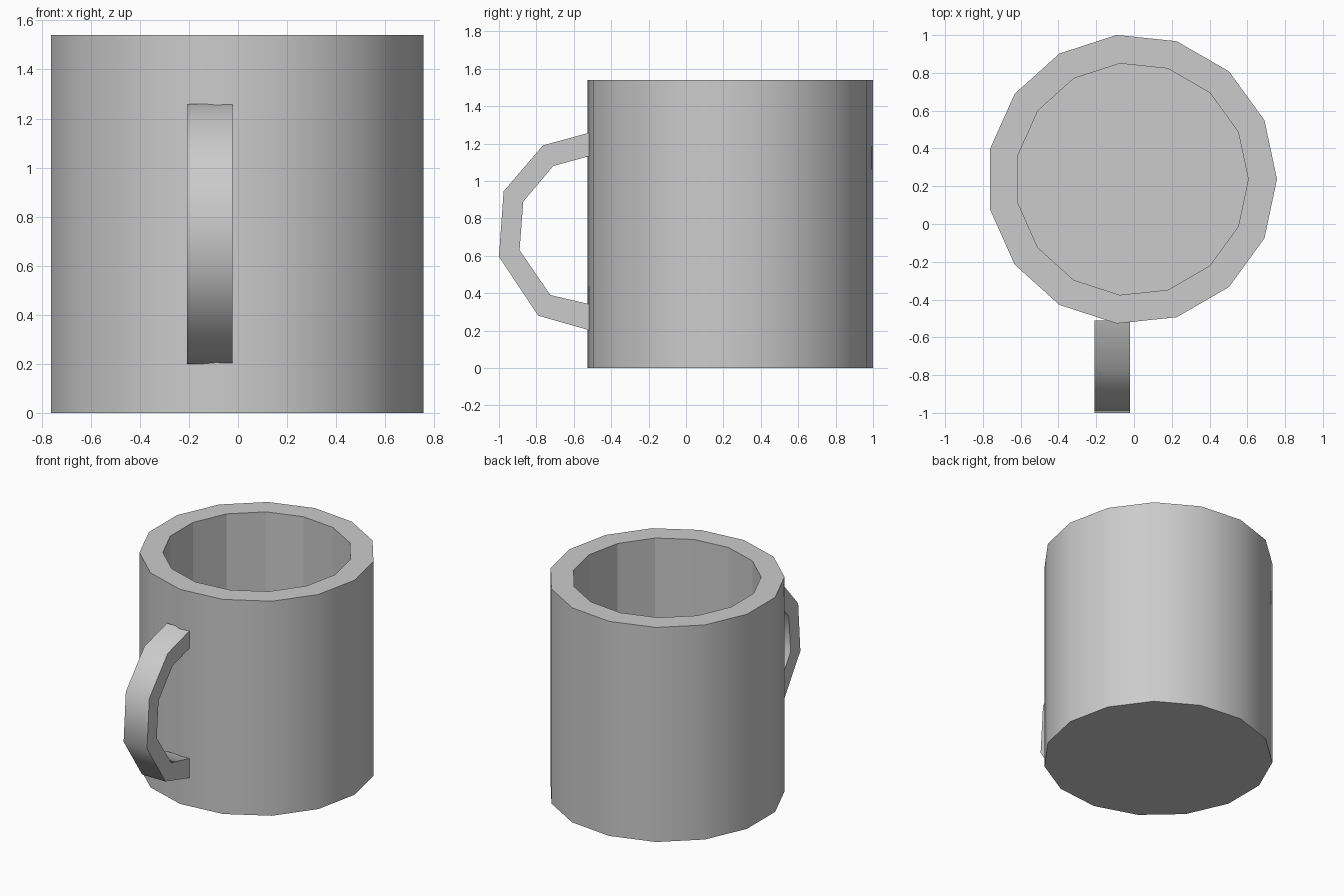
import bpy, bmesh
from math import cos, sin, radians, tau

if "Cube" in bpy.data.objects:
    bpy.data.objects.remove(bpy.data.objects["Cube"])

SIDES = 15
CENTER = (-0.011, 0.237)


def finish(name, bm, is_flat=lambda f: False):
    """Smooth faces, keep hard corners sharp, and link the object."""
    bmesh.ops.recalc_face_normals(bm, faces=bm.faces)
    for f in bm.faces:
        f.smooth = not is_flat(f)
    for e in bm.edges:
        e.smooth = e.calc_face_angle(0) < radians(65)
    mesh = bpy.data.meshes.new(name)
    bm.to_mesh(mesh)
    bm.free()
    obj = bpy.data.objects.new(name, mesh)
    bpy.context.collection.objects.link(obj)
    return obj


# Cup: one lathed wall profile (radius, z) from base to inner floor
OUTER, INNER, HEIGHT, FLOOR = 0.768, 0.616, 1.54, 0.15
profile = [(OUTER, 0), (OUTER, HEIGHT), (INNER, HEIGHT), (INNER, FLOOR)]
bm = bmesh.new()
rings = [[bm.verts.new((CENTER[0] + r * cos(tau * i / SIDES),
                        CENTER[1] + r * sin(tau * i / SIDES), z))
          for i in range(SIDES)] for r, z in profile]
for a, b in zip(rings, rings[1:]):
    for i in range(SIDES):
        j = (i + 1) % SIDES
        bm.faces.new((a[i], a[j], b[j], b[i]))
bm.faces.new(rings[0])
bm.faces.new(rings[-1])
inner_verts = set(rings[-1])
# the inside wall is faceted
finish("cup", bm, lambda f: any(v in inner_verts for v in f.verts))

# Handle: rectangular section following an outer and inner path (y, z)
outer_path = [(-0.51, 1.26), (-0.765, 1.19), (-0.975, 0.945),
              (-1.0, 0.595), (-0.79, 0.28), (-0.51, 0.20)]
inner_path = [(-0.51, 1.135), (-0.71, 1.08), (-0.87, 0.89),
              (-0.89, 0.63), (-0.725, 0.39), (-0.51, 0.34)]
X0, X1 = -0.208, -0.022
bm = bmesh.new()
sections = [[bm.verts.new((x, *p)) for x, p in
             ((X0, o), (X1, o), (X1, n), (X0, n))]
            for o, n in zip(outer_path, inner_path)]
for a, b in zip(sections, sections[1:]):
    for i in range(4):
        j = (i + 1) % 4
        bm.faces.new((a[i], a[j], b[j], b[i]))
bm.faces.new(sections[0])
bm.faces.new(sections[-1])
finish("handle", bm)
